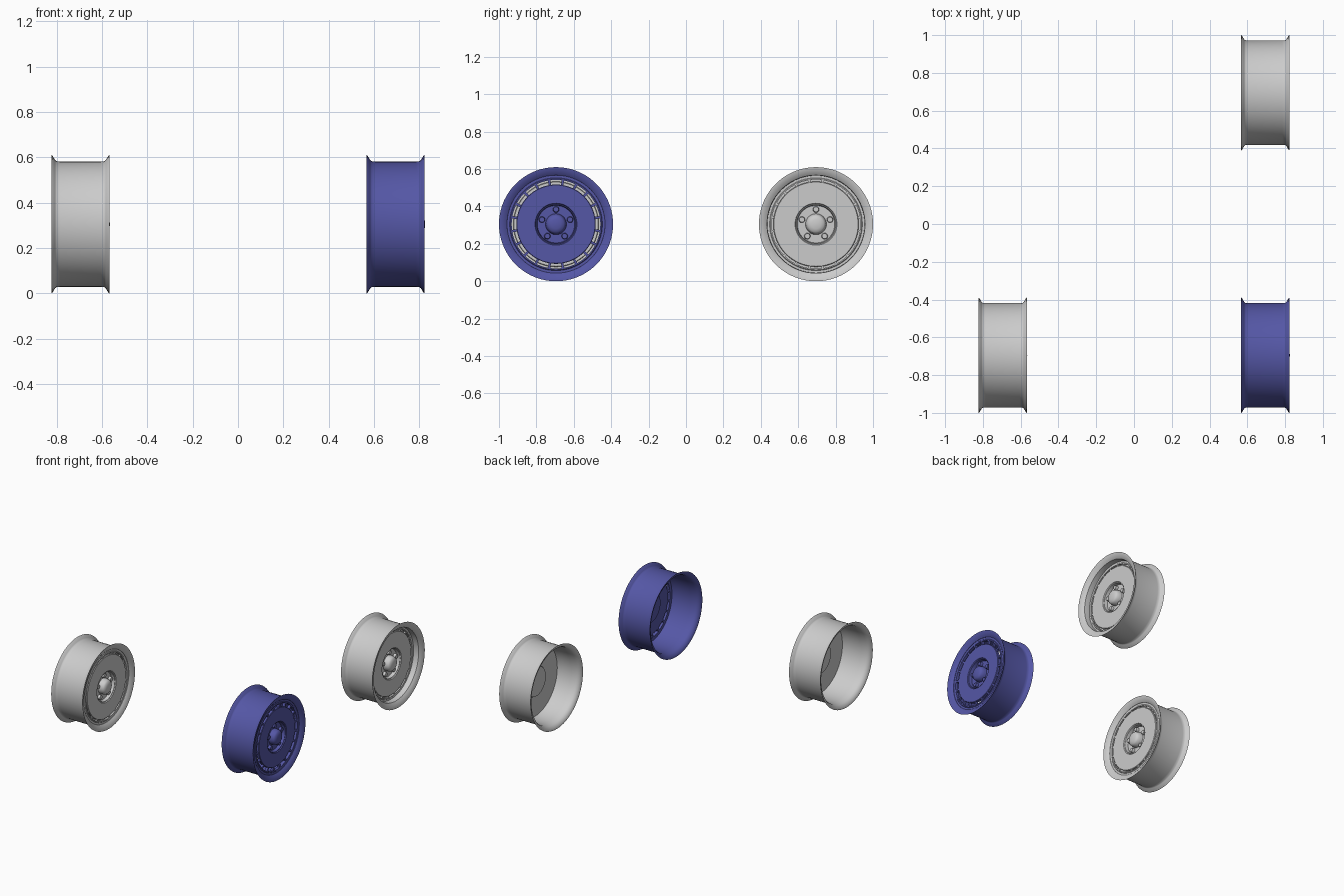
import bpy, bmesh, math
from mathutils import Matrix, Vector

if "Cube" in bpy.data.objects:
    bpy.data.objects.remove(bpy.data.objects["Cube"])

SEG = 72
R, HALF, POS = 0.305, 0.128, 0.695


def finish(bm, name, centre, mat):
    bmesh.ops.remove_doubles(bm, verts=bm.verts, dist=0.0002)
    bmesh.ops.recalc_face_normals(bm, faces=bm.faces)
    me = bpy.data.meshes.new(name)
    bm.to_mesh(me)
    bm.free()
    ob = bpy.data.objects.new(name, me)
    ob.location = centre
    bpy.context.collection.objects.link(ob)
    if mat:
        me.materials.append(mat)
    return ob


def lathe(name, profile, centre, mat, closed=True):
    """Spin (x, radius) points around the wheel axle."""
    bm = bmesh.new()
    vs = [bm.verts.new((x, 0, r)) for x, r in profile]
    edges = [bm.edges.new(p) for p in zip(vs, vs[1:])]
    if closed:
        edges.append(bm.edges.new((vs[-1], vs[0])))
    bmesh.ops.spin(bm, geom=vs + edges, cent=(0, 0, 0), axis=(1, 0, 0),
                   angle=2 * math.pi, steps=SEG, use_duplicate=False)
    return finish(bm, name, centre, mat)


def ring_of(count, radius, x):
    for i in range(count):
        yield Matrix.Rotation(2 * math.pi * i / count, 4, 'X') @ Matrix.Translation((x, 0, radius))


def wheel(tag, centre, face, v_in, v_out, open_vents, mat=None):
    # barrel with flared flanges at both ends
    outer = [(-HALF, R), (-HALF + .004, .303), (-.112, .283), (-.106, .278), (-.09, .276),
             (.09, .276), (.106, .278), (.112, .283), (HALF - .004, .303), (HALF, R)]
    inner = [(HALF, .301), (.118, .275), (.108, .262), (.09, .26), (face - .03, .26),
             (face - .06, .266), (-.06, .268), (-.1, .272), (-.118, .282), (-HALF, .301)]
    inner.sort(key=lambda p: -p[0])
    lathe(tag + "_barrel", outer + inner, centre, mat)

    # raised ring around the vents
    back = face - .022
    lathe(tag + "_outer_ring", [(back, .267), (face - .004, .267), (face - .004, .248),
                                (face, .244), (face, v_out), (back, v_out)], centre, mat)

    # flat disc with stepped hub pocket
    pocket = face - .03
    disc = [(pocket, 0), (pocket, .100), (face - .006, .104), (face - .006, .108),
            (face, .112), (face, v_in - .003), (face - .003, v_in), (back, v_in),
            (back, .112), (pocket - .006, .106), (pocket - .006, 0)]
    lathe(tag + "_disc", disc, centre, mat, closed=False)
    if not open_vents:
        lathe(tag + "_vent_floor", [(back + .008, v_in - .004), (back + .008, v_out + .004),
                                    (back, v_out + .004), (back, v_in - .004)], centre, mat)

    # ribs between vents
    bm = bmesh.new()
    turn = Matrix.Rotation(math.pi / 20, 4, 'X')
    for m in ring_of(20, (v_in + v_out) / 2, (face + back) / 2 - .001):
        size = Matrix.Diagonal((face - back - .002, .013, v_out - v_in + .008, 1))
        bmesh.ops.create_cube(bm, size=1, matrix=turn @ m @ size)
    finish(bm, tag + "_vent_ribs", centre, mat)

    # domed hub cap
    lathe(tag + "_hub_cap", [(pocket, .056), (face - .014, .054), (face + .004, .05),
                             (face + .013, .042), (face + .018, .025), (face + .02, 0)],
          centre, mat, closed=False)

    # five wheel bolts
    bm = bmesh.new()
    for m in ring_of(5, .079, pocket + .009):
        bmesh.ops.create_cone(bm, cap_ends=True, segments=20, radius1=.017, radius2=.014,
                              depth=.02, matrix=m @ Matrix.Rotation(math.pi / 2, 4, 'Y'))
    finish(bm, tag + "_bolts", centre, mat)


blue = bpy.data.materials.new("blue_paint")
blue.diffuse_color = (0.09, 0.095, 0.38, 1)
blue.use_nodes = True
blue.node_tree.nodes["Principled BSDF"].inputs["Base Color"].default_value = blue.diffuse_color

# three wheels, all facing +x
wheel("blue_wheel", Vector((POS, -POS, R)), .110, .212, .237, True, blue)
wheel("deep_wheel", Vector((POS, POS, R)), .072, .228, .238, False)
wheel("left_wheel", Vector((-POS, -POS, R)), .110, .228, .238, False)

# smooth shading with sharp edges kept
bpy.ops.object.select_all(action='SELECT')
bpy.context.view_layer.objects.active = bpy.data.objects["blue_wheel_barrel"]
bpy.ops.object.shade_smooth_by_angle(angle=math.radians(35))
